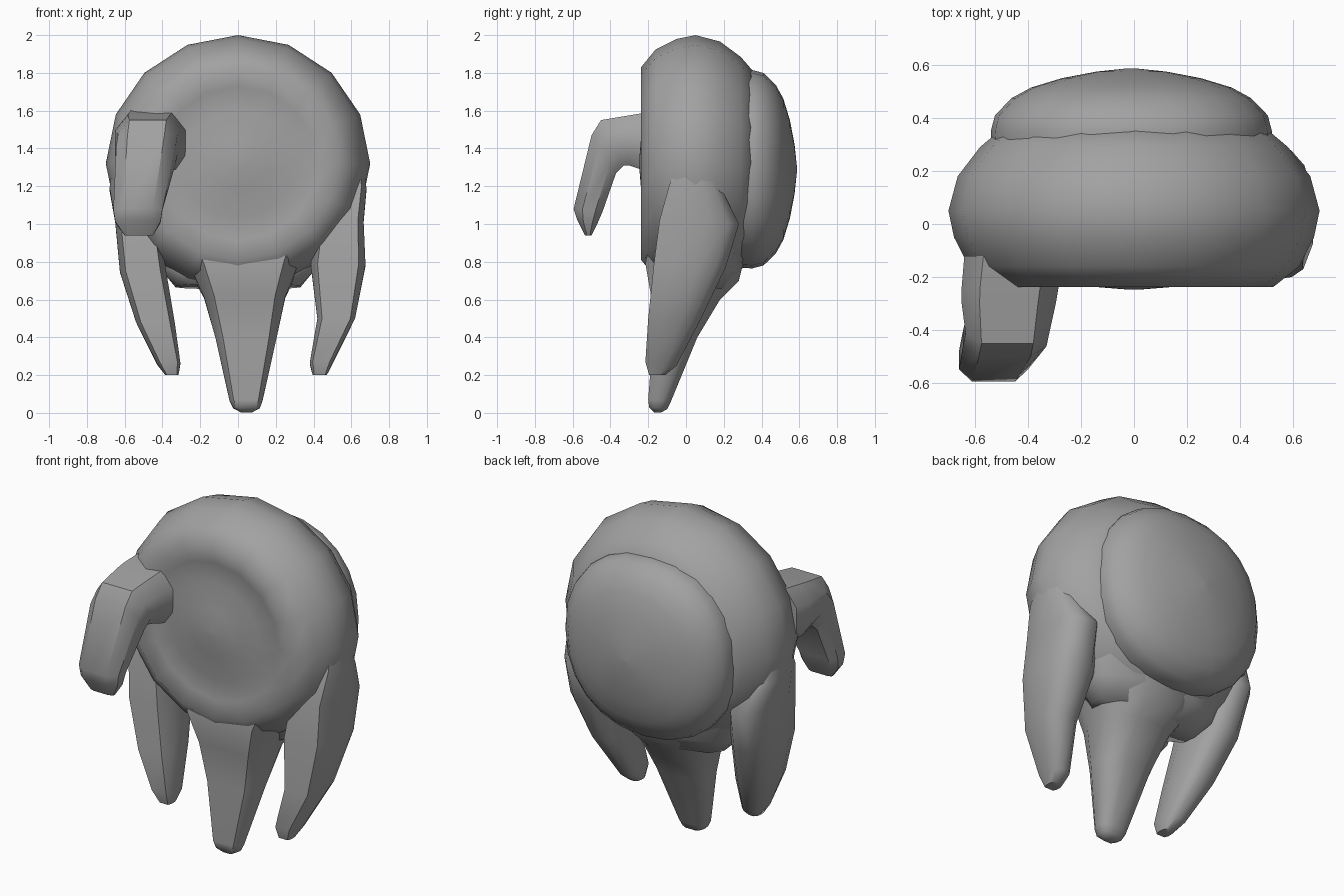
import bpy, bmesh, math

grey = bpy.data.materials.new("stone_grey")
grey.diffuse_color = (0.36, 0.36, 0.36, 1)


def finish(name, rings, angle):
    """Skin a list of equal-length point rings, capping both ends."""
    bm = bmesh.new()
    vr = [[bm.verts.new(p) for p in ring] for ring in rings]
    n = len(vr[0])
    for a, b in zip(vr, vr[1:]):
        for i in range(n):
            j = (i + 1) % n
            bm.faces.new((a[i], a[j], b[j], b[i]))
    bm.faces.new(vr[0])
    bm.faces.new(vr[-1])
    bmesh.ops.recalc_face_normals(bm, faces=bm.faces)
    me = bpy.data.meshes.new(name)
    bm.to_mesh(me)
    bm.free()
    me.materials.append(grey)
    ob = bpy.data.objects.new(name, me)
    bpy.context.collection.objects.link(ob)
    bpy.ops.object.select_all(action='DESELECT')
    ob.select_set(True)
    bpy.context.view_layer.objects.active = ob
    bpy.ops.object.shade_smooth_by_angle(angle=math.radians(angle))
    return ob


def disc(name, cx, cz, rx, rz, profile, sides, square, angle):
    """Turn a (radius, y) profile about the y axis; square < 1 fills the corners."""
    def sp(v):
        return math.copysign(abs(v) ** square, v)
    turns = [2 * math.pi * i / sides for i in range(sides)]
    return finish(name, [[(cx + rx * r * sp(math.cos(t)), y,
                           cz + rz * r * sp(math.sin(t))) for t in turns]
                         for r, y in profile], angle)


# Limb cross-sections: flat front with a narrow bevel, rounder back
LEG = [(1, .5), (.75, 1), (-.75, 1), (-1, .5), (-1, -.25),
       (-.82, -.72), (-.4, -1), (.4, -1), (.82, -.72), (1, -.25)]
ARM = [(1, .4), (.62, 1), (-.62, 1), (-1, .4),
       (-1, -.5), (-.72, -1), (.72, -1), (1, -.5)]


def limb(name, sections, shape=LEG, angle=50):
    """Loft sections given as front (y, z), back (y, z), x range."""
    rings = []
    for fy, fz, by, bz, x0, x1 in sections:
        rings.append([((x0 + x1) / 2 + u * (x1 - x0) / 2,
                       (fy + by) / 2 + v * (fy - by) / 2,
                       (fz + bz) / 2 + v * (fz - bz) / 2) for u, v in shape])
    return finish(name, rings, angle)


# Thick round body; the front swells in the middle inside a shallow groove
disc("body", 0, 1.32, 0.70, 0.68,
     [(.02, -.248), (.2, -.238), (.42, -.212), (.6, -.212), (.75, -.238),
      (.89, -.16), (.97, -.05), (1, .05), (.95, .18), (.83, .29),
      (.72, .355), (.4, .37)], 16, 1, 60)

# Web under the body that joins the legs
limb("lower_web", [
    (-.03, 1.0, .31, .95, -.50, .50),
    (-.06, .76, .29, .76, -.41, .41),
    (-.04, .68, .21, .655, -.33, .33)], LEG, 70)

# Domed back shell
disc("back_dome", -.01, 1.29, 0.525, 0.52,
     [(1.0, .28), (1.01, .35), (.98, .41), (.86, .475), (.72, .515),
      (.5, .55), (.25, .575), (.03, .587)], 24, .9, 50)

# Three tapering legs
limb("middle_leg", [
    (-.17, 1.0, .33, .90, -.36, .40),
    (-.215, .79, .28, .70, -.25, .31),
    (-.185, .62, .18, .60, -.18, .25),
    (-.175, .40, .06, .40, -.12, .205),
    (-.20, .07, -.08, .06, -.045, .13),
    (-.195, .03, -.10, .02, -.025, .115),
    (-.17, .003, -.13, .003, .015, .075)])
limb("right_leg", [
    (-.02, 1.40, .12, 1.38, .48, .655),
    (-.09, 1.20, .20, 1.16, .47, .68),
    (-.14, 1.02, .28, 1.0, .42, .665),
    (-.17, .79, .21, .77, .385, .675),
    (-.20, .50, .08, .50, .42, .62),
    (-.215, .27, -.05, .25, .38, .50),
    (-.195, .20, -.11, .20, .395, .47)])
limb("left_leg", [
    (-.02, 1.40, .12, 1.38, -.655, -.48),
    (-.09, 1.20, .20, 1.16, -.68, -.47),
    (-.14, 1.02, .28, 1.0, -.65, -.42),
    (-.17, .75, .20, .74, -.625, -.38),
    (-.20, .48, .08, .48, -.54, -.335),
    (-.215, .27, -.05, .25, -.43, -.305),
    (-.195, .20, -.11, .20, -.385, -.315)])

# Hooked arm on the front
limb("hooked_arm", [
    (-.12, 1.60, -.12, 1.28, -.64, -.26),
    (-.24, 1.585, -.24, 1.29, -.65, -.285),
    (-.30, 1.575, -.30, 1.31, -.65, -.295),
    (-.45, 1.55, -.33, 1.31, -.635, -.32),
    (-.50, 1.47, -.37, 1.27, -.645, -.33),
    (-.595, 1.08, -.44, 1.07, -.66, -.40),
    (-.575, 1.02, -.47, 1.0, -.65, -.41),
    (-.535, .94, -.50, .94, -.60, -.45)], ARM, 40)
